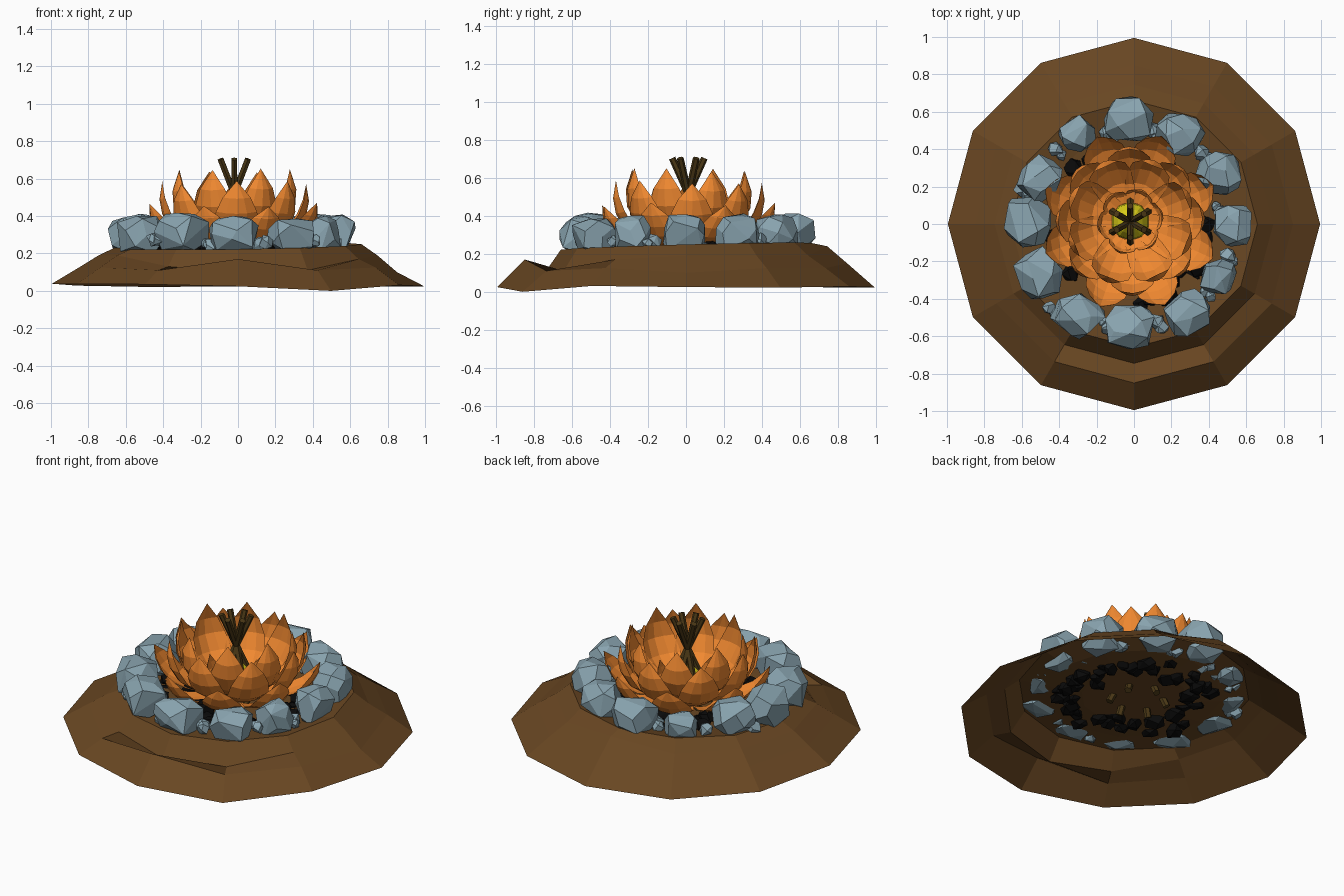
import bpy, bmesh, math, random
from mathutils import Vector, Matrix

if "Cube" in bpy.data.objects:
    bpy.data.objects.remove(bpy.data.objects["Cube"])

random.seed(4)


def material(name, rgb):
    m = bpy.data.materials.new(name)
    m.diffuse_color = (*rgb, 1)
    m.use_nodes = True
    m.node_tree.nodes["Principled BSDF"].inputs["Base Color"].default_value = m.diffuse_color
    return m


EARTH = material("earth", (0.14, 0.062, 0.016))
STONE = material("stone", (0.25, 0.37, 0.43))
FIRE = material("fire", (0.88, 0.25, 0.03))
CORE = material("core", (0.75, 0.65, 0.01))
WOOD = material("wood", (0.07, 0.04, 0.008))
COAL = material("coal", (0.003, 0.003, 0.003))


def finish(bm, name, mat):
    me = bpy.data.meshes.new(name)
    bm.to_mesh(me)
    bm.free()
    me.materials.append(mat)
    ob = bpy.data.objects.new(name, me)
    bpy.context.collection.objects.link(ob)
    return ob


# Earth mound: twelve-sided rings, open underneath, with a dip at the front
def mound():
    bm = bmesh.new()
    profile = [(0.995, 0.03), (0.85, 0.125), (0.745, 0.19), (0.66, 0.24), (0.5, 0.215), (0.3, 0.195)]
    rings = []
    for k, (r, z) in enumerate(profile):
        ring = []
        for i in range(12):
            a = math.radians(30 * i)
            h = z
            if k == 0:
                h = 0.0 if i == 10 else z + random.uniform(-0.01, 0.01)
            elif k == 1:
                h = {9: 0.17, 8: 0.11, 10: 0.11, 3: 0.15, 0: 0.10}.get(i, z)
            elif k == 2:
                h = {9: 0.10, 8: 0.13, 10: 0.11, 11: 0.17, 3: 0.24}.get(i, z)
            elif k == 3:
                h = z + 0.02 * math.sin(a + 0.5)
            ring.append(bm.verts.new((r * math.cos(a), r * math.sin(a), h)))
        rings.append(ring)
    for a, b in zip(rings, rings[1:]):
        for i in range(12):
            j = (i + 1) % 12
            bm.faces.new((a[i], a[j], b[j], b[i]))
    bm.faces.new(rings[-1])
    finish(bm, "earth_mound", EARTH)


# Faceted lump: convex hull of points on a boxy ellipsoid
def add_lump(bm, center, size, spin, n=22):
    temp = bmesh.new()
    for k in range(n):
        z = 1 - 2 * (k + 0.5) / n
        a = k * 2.39996 + random.uniform(-0.3, 0.3)
        q = math.sqrt(1 - z * z)
        v = Vector((q * math.cos(a), q * math.sin(a), z))
        v /= sum(abs(c) ** 3.5 for c in v) ** (1 / 3.5)
        temp.verts.new(v * random.uniform(0.92, 1.06))
    hull = bmesh.ops.convex_hull(temp, input=temp.verts)
    loose = [g for g in hull["geom_interior"] if isinstance(g, bmesh.types.BMVert)]
    bmesh.ops.delete(temp, geom=loose, context="VERTS")
    bmesh.ops.dissolve_limit(temp, angle_limit=math.radians(20), verts=temp.verts, edges=temp.edges)
    place = Matrix.Translation(center) @ Matrix.Rotation(spin, 4, "Z") @ Matrix.Diagonal((*size, 1))
    bmesh.ops.transform(temp, matrix=place, verts=temp.verts)
    me = bpy.data.meshes.new("temp")
    temp.to_mesh(me)
    temp.free()
    bm.from_mesh(me)
    bpy.data.meshes.remove(me)


# Ring of stones (x, y, half width, top height) and pebbles between them
def stones():
    big = [(-0.03, 0.56, .13, .42), (0.24, 0.48, .125, .41), (0.46, 0.27, .125, .41), (0.53, -0.01, .11, .41),
           (0.45, -0.28, .10, .40), (0.29, -0.48, .125, .39), (-0.02, -0.55, .13, .40), (-0.3, -0.49, .13, .42),
           (-0.51, -0.27, .135, .40), (-0.57, 0.01, .135, .41), (-0.5, 0.24, .12, .41), (-0.3, 0.48, .10, .37)]
    for i, (x, y, s, top) in enumerate(big):
        bm = bmesh.new()
        bottom = 0.2
        add_lump(bm, (x, y, (top + bottom) / 2), (s * 0.9, s * 1.0, (top - bottom) / 2),
                 math.atan2(y, x))
        finish(bm, f"stone_{i + 1}", STONE)
    bm = bmesh.new()
    for x, y in [(-.42, .4), (-.15, .49), (.12, -.52), (.38, -.36), (-.45, -.45), (-.6, .19),
                 (.44, .09), (.36, .38), (.5, -.17), (-.17, -.52), (.1, .5), (-.23, .43)]:
        for k in range(2):
            s = random.uniform(0.025, 0.045)
            add_lump(bm, (x + k * 0.03, y - k * 0.03, 0.245 + random.uniform(-.01, .03)),
                     (s, s, s), random.uniform(0, 6), 12)
    finish(bm, "pebbles", STONE)


# Layer of cupped flame petals: each follows a radial path of (radius, height)
def flame_layer(name, count, offset, path, width):
    bm = bmesh.new()
    shape = [0.6, 0.88, 1.0, 0.92, 0.62, 0.0]
    for p in range(count):
        a0 = math.radians(offset + 360 * p / count + random.uniform(-3, 3))
        radial = Vector((math.cos(a0), math.sin(a0), 0))
        side = Vector((-math.sin(a0), math.cos(a0), 0))
        lift = random.uniform(-0.02, 0.005)
        rows = []
        for k, (r, z) in enumerate(path):
            w = width * shape[k]
            base = Vector((-0.02, 0.015, z + lift * k / 5))
            if k == 5:
                rows.append([bm.verts.new(base + radial * r)])
                continue
            row = []
            for t in (-1, -0.5, 0, 0.5, 1):
                cup = 0.5 * w * t * t
                row.append(bm.verts.new(base + radial * (r - cup * 0.8) + side * (w * t)
                                        + Vector((0, 0, 0.2 * cup))))
            rows.append(row)
        for a, b in zip(rows, rows[1:]):
            for i in range(4):
                if len(b) == 1:
                    bm.faces.new((a[i + 1], a[i], b[0]))
                else:
                    bm.faces.new((a[i + 1], a[i], b[i], b[i + 1]))
    finish(bm, name, FIRE)


# Yellow heart of the fire: small teardrop
def core():
    bm = bmesh.new()
    bmesh.ops.create_uvsphere(bm, u_segments=10, v_segments=7, radius=0.105)
    for v in bm.verts:
        if v.co.z > 0:
            v.co.z *= 1.3
            v.co.x *= 1 - v.co.z * 2
            v.co.y *= 1 - v.co.z * 2
        v.co += Vector((-0.02, 0.015, 0.3))
    finish(bm, "fire_core", CORE)


# Sticks leaning together and crossing at half their height
def sticks():
    for i in range(6):
        a = math.radians(30 + 60 * i)
        d = Vector((math.cos(a), math.sin(a), 0))
        low = Vector((-0.02, 0.012, 0.15)) + d * 0.165
        high = Vector((-0.02, 0.012, 0.705)) - d * 0.085
        axis = high - low
        bm = bmesh.new()
        place = Matrix.Translation((low + high) / 2) @ axis.to_track_quat("Z", "Y").to_matrix().to_4x4()
        bmesh.ops.create_cone(bm, cap_ends=True, segments=6, radius1=0.021, radius2=0.018,
                              depth=axis.length, matrix=place)
        finish(bm, f"stick_{i + 1}", WOOD)


# Bed of black coals around the flames
def coals():
    bm = bmesh.new()
    for i in range(50):
        a = i * 2.39996
        r = random.uniform(0.24, 0.44)
        s = random.uniform(0.035, 0.055)
        add_lump(bm, (r * math.cos(a), r * math.sin(a), random.uniform(0.18, 0.23)),
                 (s * 1.2, s, s * 0.8), random.uniform(0, 6), 12)
    finish(bm, "coals", COAL)


mound()
stones()
coals()
flame_layer("outer_flames", 8, 22.5, [(.19, .23), (.31, .25), (.40, .29), (.445, .34), (.475, .40), (.485, .47)], .12)
flame_layer("middle_flames", 8, 0, [(.14, .25), (.26, .275), (.34, .33), (.385, .41), (.40, .49), (.385, .585)], .12)
flame_layer("tall_flames", 8, 24, [(.10, .27), (.21, .295), (.29, .36), (.34, .45), (.35, .54), (.32, .65)], .115)
flame_layer("inner_flames", 6, 10, [(.09, .25), (.125, .26), (.155, .285), (.175, .32), (.18, .36), (.17, .42)], .075)
core()
sticks()
